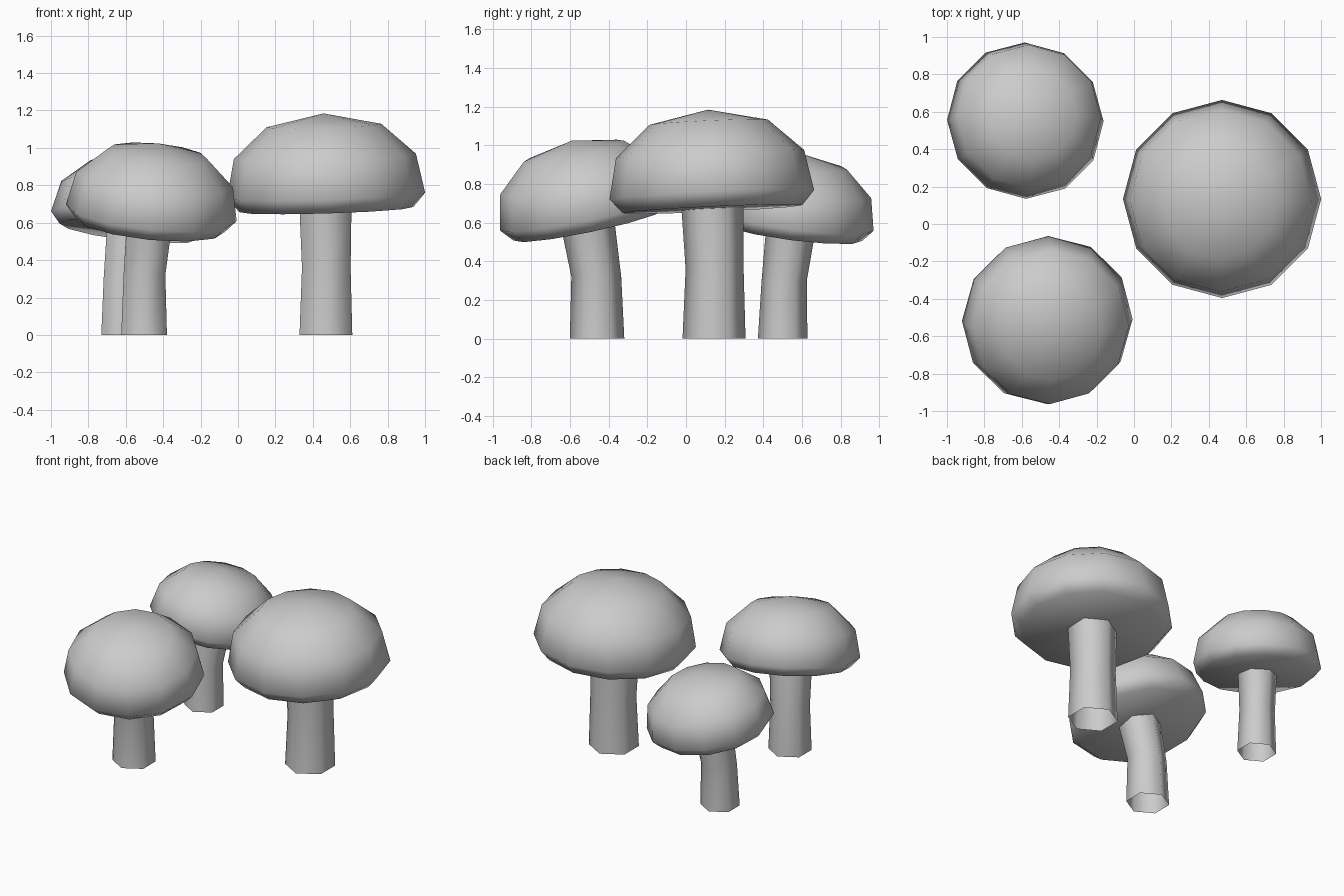
import bpy, bmesh, math
from mathutils import Vector

if "Cube" in bpy.data.objects:
    bpy.data.objects.remove(bpy.data.objects["Cube"])

# cap profile (radius, height) from underside rim to upper ring, largest cap
CAP = [(0.465, 0.0), (0.53, 0.075), (0.487, 0.285), (0.307, 0.45)]
APEX = 0.515


def ring(bm, centre, normal, radius, sides):
    rot = Vector((0, 0, 1)).rotation_difference(normal)
    verts = []
    for i in range(sides):
        a = math.pi / 2 + 2 * math.pi * i / sides
        p = Vector((radius * math.cos(a), radius * math.sin(a), 0))
        verts.append(bm.verts.new(centre + rot @ p))
    return verts


def bridge(bm, lower, upper):
    n = len(lower)
    for i in range(n):
        j = (i + 1) % n
        bm.faces.new((lower[i], lower[j], upper[j], upper[i]))


def finish(bm, name):
    for f in bm.faces:
        f.smooth = True
    mesh = bpy.data.meshes.new(name)
    bm.to_mesh(mesh)
    bm.free()
    bpy.context.collection.objects.link(bpy.data.objects.new(name, mesh))


def mushroom(name, base, lean, scale, stem):
    base = Vector(base)
    normal = Vector((lean[0], lean[1], 1)).normalized()

    # twelve-sided domed cap with flat underside
    bm = bmesh.new()
    rings = [ring(bm, base + normal * h * scale, normal, r * scale, 12) for r, h in CAP]
    for lo, hi in zip(rings, rings[1:]):
        bridge(bm, lo, hi)
    bm.faces.new(rings[0][::-1])
    apex = bm.verts.new(base + normal * APEX * scale)
    top = rings[-1]
    for i in range(12):
        bm.faces.new((top[i], top[(i + 1) % 12], apex))
    finish(bm, name + "_cap")

    # six-sided bent stem, open at the ends
    bm = bmesh.new()
    up = Vector((0, 0, 1))
    levels = [ring(bm, Vector((x, y, z)), normal if k == 2 else up, r, 6)
              for k, (x, y, z, r) in enumerate(stem)]
    for lo, hi in zip(levels, levels[1:]):
        bridge(bm, lo, hi)
    finish(bm, name + "_stem")


mushroom("large", (0.473, 0.137, 0.67), (-0.03, -0.045), 1.0,
         [(0.47, 0.145, 0, 0.163), (0.472, 0.148, 0.36, 0.15), (0.468, 0.137, 0.67, 0.16)])
mushroom("medium", (-0.47, -0.50, 0.59), (0.10, -0.21), 0.865,
         [(-0.502, -0.46, 0, 0.141), (-0.50, -0.464, 0.32, 0.129), (-0.475, -0.507, 0.59, 0.139)])
mushroom("small", (-0.588, 0.545, 0.553), (0.12, 0.13), 0.795,
         [(-0.62, 0.50, 0, 0.128), (-0.617, 0.508, 0.3, 0.117), (-0.592, 0.54, 0.553, 0.127)])
